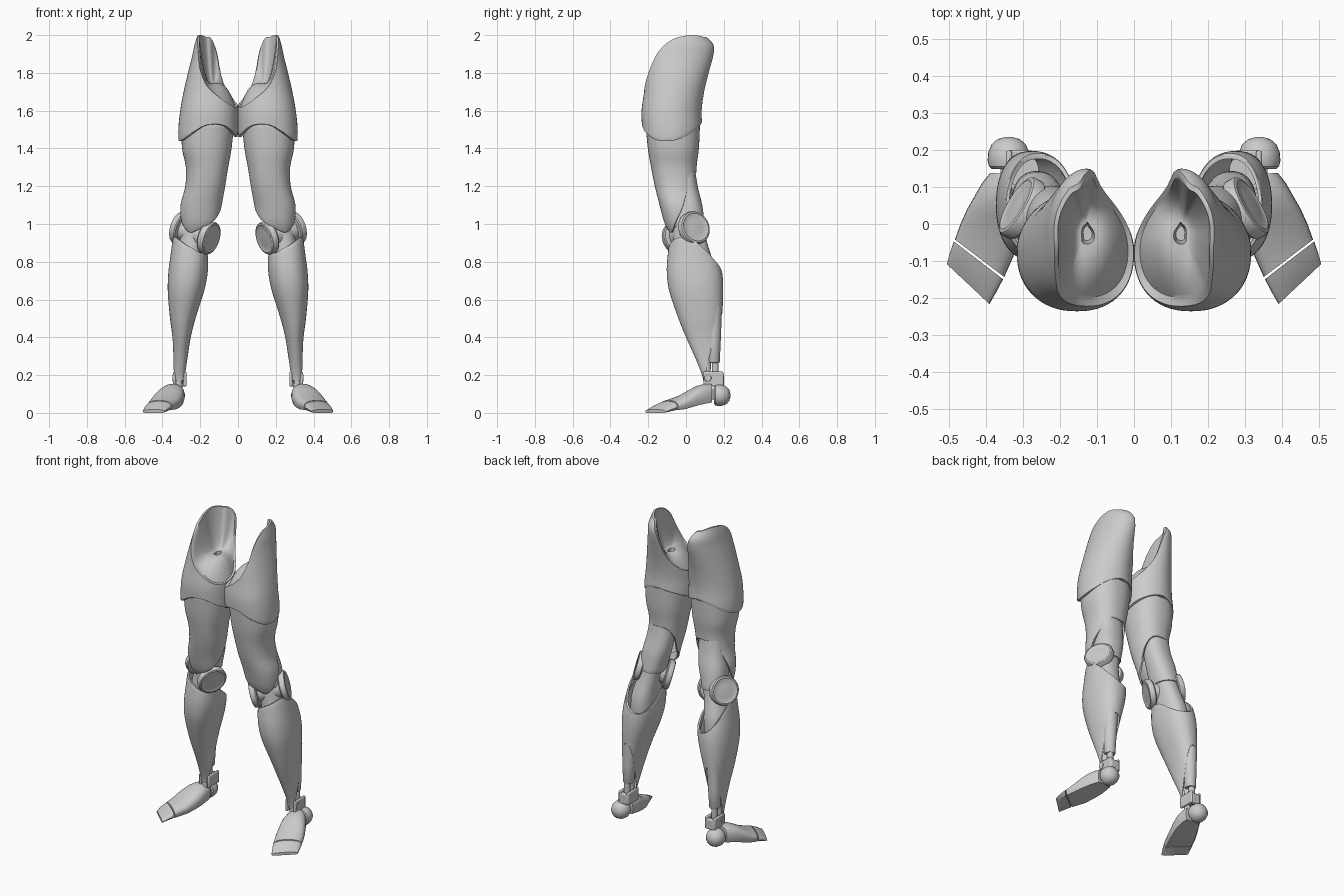
import bpy, bmesh
from math import cos, sin, pi, radians
from mathutils import Vector

if "Cube" in bpy.data.objects:
    bpy.data.objects.remove(bpy.data.objects["Cube"])

grey = bpy.data.materials.new("plain_grey")
grey.use_nodes = True
grey.diffuse_color = (0.6, 0.6, 0.6, 1)
grey.node_tree.nodes["Principled BSDF"].inputs["Base Color"].default_value = grey.diffuse_color

N = 60
ANGLES = [2 * pi * i / N for i in range(N)]


def skin(name, rings, caps=True, sharp=35):
    """Join rings of points into a surface and mirror it to the other leg."""
    bm = bmesh.new()
    loops = [[bm.verts.new(p) for p in ring] for ring in rings]
    n = len(loops[0])
    for a, b in zip(loops, loops[1:]):
        for i in range(n):
            j = (i + 1) % n
            bm.faces.new((a[i], a[j], b[j], b[i]))
    if caps:
        bm.faces.new(loops[0])
        bm.faces.new(loops[-1])
    bmesh.ops.recalc_face_normals(bm, faces=bm.faces)
    mesh = bpy.data.meshes.new(name)
    bm.to_mesh(mesh)
    bm.free()
    mesh.materials.append(grey)
    ob = bpy.data.objects.new(name, mesh)
    bpy.context.collection.objects.link(ob)
    bpy.ops.object.select_all(action='DESELECT')
    ob.select_set(True)
    bpy.context.view_layer.objects.active = ob
    bpy.ops.object.shade_smooth_by_angle(angle=radians(sharp))
    ob.modifiers.new("other_leg", 'MIRROR').use_mirror_merge = False
    return ob


def curve(keys, x):
    """Smooth curve through (x, value...) keys."""
    x = min(max(x, keys[0][0]), keys[-1][0])
    k = max(i for i in range(len(keys) - 1) if keys[i][0] <= x)
    a, b = keys[k], keys[k + 1]
    p, q = keys[max(k - 1, 0)], keys[min(k + 2, len(keys) - 1)]
    h = b[0] - a[0]
    t = (x - a[0]) / h
    out = []
    for c in range(1, len(a)):
        ma = (b[c] - p[c]) / (b[0] - p[0]) * h
        mb = (q[c] - a[c]) / (q[0] - a[0]) * h
        out.append((2*t**3 - 3*t**2 + 1) * a[c] + (t**3 - 2*t**2 + t) * ma
                   + (3*t**2 - 2*t**3) * b[c] + (t**3 - t**2) * mb)
    return out


def around(values):
    """Height by angle: evenly spaced values, starting at +x, going by the back."""
    n = len(values)
    keys = [(2 * pi * i / n, values[i % n]) for i in range(-2, n + 3)]
    return lambda a: curve(keys, a)[0]


def point(levels, a, z, scale=1.0, back=0.88):
    """Point on a limb section; back sets how boxy the rear half is."""
    x0, x1, y0, y1 = curve(levels, z)
    c, s = cos(a), sin(a)
    e = back if s > 0 else 0.88
    c = abs(c) ** e * (1 if c > 0 else -1)
    s = abs(s) ** e * (1 if s > 0 else -1)
    return Vector(((x0 + x1) / 2 + c * scale * (x1 - x0) / 2,
                   (y0 + y1) / 2 + s * scale * (y1 - y0) / 2, z))


def shell(name, levels, low, high, rows=24, lip=0.9):
    """Hollow limb shell between two wavy edges, with thick rims."""
    steps = [(0.1, lip), (0, lip), (0, 0.985), (0.008, 1)]
    steps += [(i / rows, 1) for i in range(1, rows)]
    steps += [(0.992, 1), (1, 0.985), (1, lip), (0.9, lip)]
    return skin(name, [[point(levels, a, low(a) + (high(a) - low(a)) * t, s)
                        for a in ANGLES] for t, s in steps], caps=False)


def lathe(name, profile, origin, axis, n=40):
    """Turn a (radius, height) profile round an axis."""
    rot = Vector(axis).to_track_quat('Z', 'Y')
    return skin(name, [[Vector(origin) + rot @ Vector((r * cos(2*pi*i/n), r * sin(2*pi*i/n), h))
                        for i in range(n)] for r, h in profile])


def box(name, lo, hi):
    corners = ((0, 0), (1, 0), (1, 1), (0, 1))
    ob = skin(name, [[((lo[0], hi[0])[i], (lo[1], hi[1])[j], z) for i, j in corners]
                     for z in (lo[2], hi[2])])
    bev = ob.modifiers.new("soft_edges", 'BEVEL')
    bev.width = 0.006
    bev.segments = 2


# hip shell: outer wall up to a slanted rim, then a hollow socket
hip = [(1.4, .006, .314, -.225, .075), (1.5, 0, .316, -.232, .085), (1.6, 0, .306, -.235, .083),
       (1.7, .005, .288, -.222, .096), (1.8, .012, .265, -.212, .12),
       (1.9, .016, .24, -.2, .146), (1.95, .03, .23, -.175, .145), (2.0, .065, .214, -.11, .1)]
rim = around([1.995, 2.0, 1.99, 1.965, 1.75, 1.66, 1.63, 1.62, 1.65, 1.71, 1.825, 1.965])
hem = around([1.44, 1.465, 1.51, 1.535, 1.52, 1.49, 1.46, 1.48, 1.52, 1.525, 1.48, 1.445])
centre = Vector((.127, -.022, 1.745))
rings = []
for t, s in [(.1, .9), (0, .9), (0, .985), (.01, 1)] + [(i / 24, 1) for i in range(1, 25)]:
    rings.append([point(hip, a, hem(a) + (rim(a) - hem(a)) * t, s, 1.04) for a in ANGLES])
edge = rings[-1]
for s in (.05, .12, .16, .22, .3, .4, .5, .6, .7, .78, .84):
    g = 0 if s < .13 else 1 - (1 - (s - .12) / .72) ** 2.3
    ring = []
    for p in edge:
        q = p.lerp(centre, s)
        q.z = p.z + (centre.z - p.z) * g
        ring.append(q)
    rings.append(ring)
rings.append([q.lerp(centre, .3) - Vector((0, 0, .06)) for q in rings[-1]])
skin("hip_shell", rings)

# thigh shell, cut away behind the knee
thigh = [(.95, .14, .285, -.085, .045), (1.0, .105, .3, -.112, .055), (1.1, .086, .304, -.14, .06),
         (1.2, .068, .279, -.165, .053), (1.3, .052, .276, -.185, .056),
         (1.4, .034, .296, -.202, .068), (1.55, .02, .302, -.215, .075)]
shell("thigh_shell", thigh,
      around([1.05, 1.17, 1.26, 1.27, 1.26, 1.2, 1.1, 1.04, 1.0, .97, .955, .98]),
      around([1.53]), lip=.88)

# plate behind the thigh and link running down into the calf
core = [(.6, .2, .33, 0, .15), (.8, .178, .34, -.076, .15), (.9, .165, .32, -.075, .122),
        (1.0, .142, .298, -.075, .1), (1.1, .115, .285, -.075, .086),
        (1.2, .1, .265, -.08, .062), (1.35, .1, .25, -.08, .04)]
shell("back_thigh_plate", core, around([.99, .985, .975, .97, .975, .985]), around([1.34]), 12)
inner = [(z, a + .008, b - .008, c + .008, d - .01) for z, a, b, c, d in core]
shell("knee_link", inner, around([.62]), around([1.05]), 12, .4)

# knee axle with a rimmed disc on each end
axis = Vector((.83, .49, .27)).normalized()
inside, outside = Vector((.149, -.049, .925)), Vector((.308, .046, .98))
lathe("knee_axle", [(.062, 0), (.062, (outside - inside).length)], inside, axis)
disc = [(.06, -.03), (.084, -.026), (.089, -.02), (.089, .004), (.085, .011),
        (.076, .014), (.07, .011), (.04, .014), (.004, .015)]
lathe("outer_knee_disc", disc, outside, axis)
lathe("inner_knee_disc", disc, inside, -axis)

# shin shell, open at the top behind the knee and low down behind the ankle
shin = [(.15, .285, .335, .095, .14), (.2, .28, .34, .085, .15), (.3, .266, .342, .045, .165),
        (.4, .25, .347, 0, .178), (.5, .225, .36, -.04, .19), (.65, .178, .372, -.09, .197),
        (.75, .16, .368, -.102, .19), (.85, .16, .355, -.095, .16), (.95, .172, .342, -.08, .12)]
shell("shin_shell", shin,
      around([.25, .35, .48, .53, .46, .32, .24, .19, .17, .165, .17, .19]),
      around([.92, .87, .8, .75, .74, .77, .83, .845, .85, .88, .91, .93]), 30)

# calf piston, ankle post and joint
lathe("calf_sleeve", [(.03, 0), (.033, .006), (.038, .12), (.045, .3)],
      (.308, .146, .265), (-.02, .0, 1), 24)
lathe("calf_rod", [(.018, 0), (.018, .16)], (.311, .155, .15), (0, 0, 1), 20)
lathe("ankle_post", [(.02, 0), (.016, .06), (.024, .2)], (.313, .112, .12), (0, 0, 1), 20)
lathe("ankle_pin", [(.018, 0), (.02, .004), (.02, .072), (.018, .076)], (.272, .115, .185), (1, 0, 0), 20)
for name, x in (("inner_ankle_bracket", .272), ("outer_ankle_bracket", .329)):
    box(name, (x, .092, .14), (x + .016, .198, .218))
box("rear_ankle_bracket", (.28, .17, .14), (.338, .2, .205))


def loft(name, stations, power):
    """Foot part from (inner x, y, outer x, y, bottom, top) sections."""
    rings = []
    for x0, y0, x1, y1, low, high in stations:
        a, b = Vector((x0, y0, 0)), Vector((x1, y1, 0))
        ring = []
        for i in range(17):
            q = a.lerp(b, .5 - cos(pi * i / 16) / 2)
            q.z = low + (high - low) * (.3 + .7 * sin(pi * i / 16) ** power)
            ring.append(q)
        for f in (.93, .5, .07):
            q = a.lerp(b, f)
            q.z = low
            ring.append(q)
        rings.append(ring)
    skin(name, rings, sharp=40)


# foot and toe plate
loft("foot", [(.287, .132, .388, .138, .055, .153), (.282, .09, .41, .11, .05, .154),
              (.284, .045, .43, .075, .042, .144), (.294, 0, .45, .04, .032, .122),
              (.313, -.06, .468, 0, .02, .092), (.35, -.143, .483, -.042, .014, .066)], .65)
loft("toe_plate", [(.353, -.149, .486, -.047, .014, .062), (.372, -.185, .497, -.08, .007, .043),
                   (.39, -.216, .505, -.108, 0, .018)], .6)

# rounded heel behind a narrow gap
heel = [(.046, 0), (.053, .006), (.057, .022), (.055, .045), (.046, .066), (.03, .08), (.008, .086)]
lathe("heel", heel, (.338, .149, .093), (0, 1, 0), 28)
box("heel_joint", (.315, .12, .07), (.36, .16, .13))
